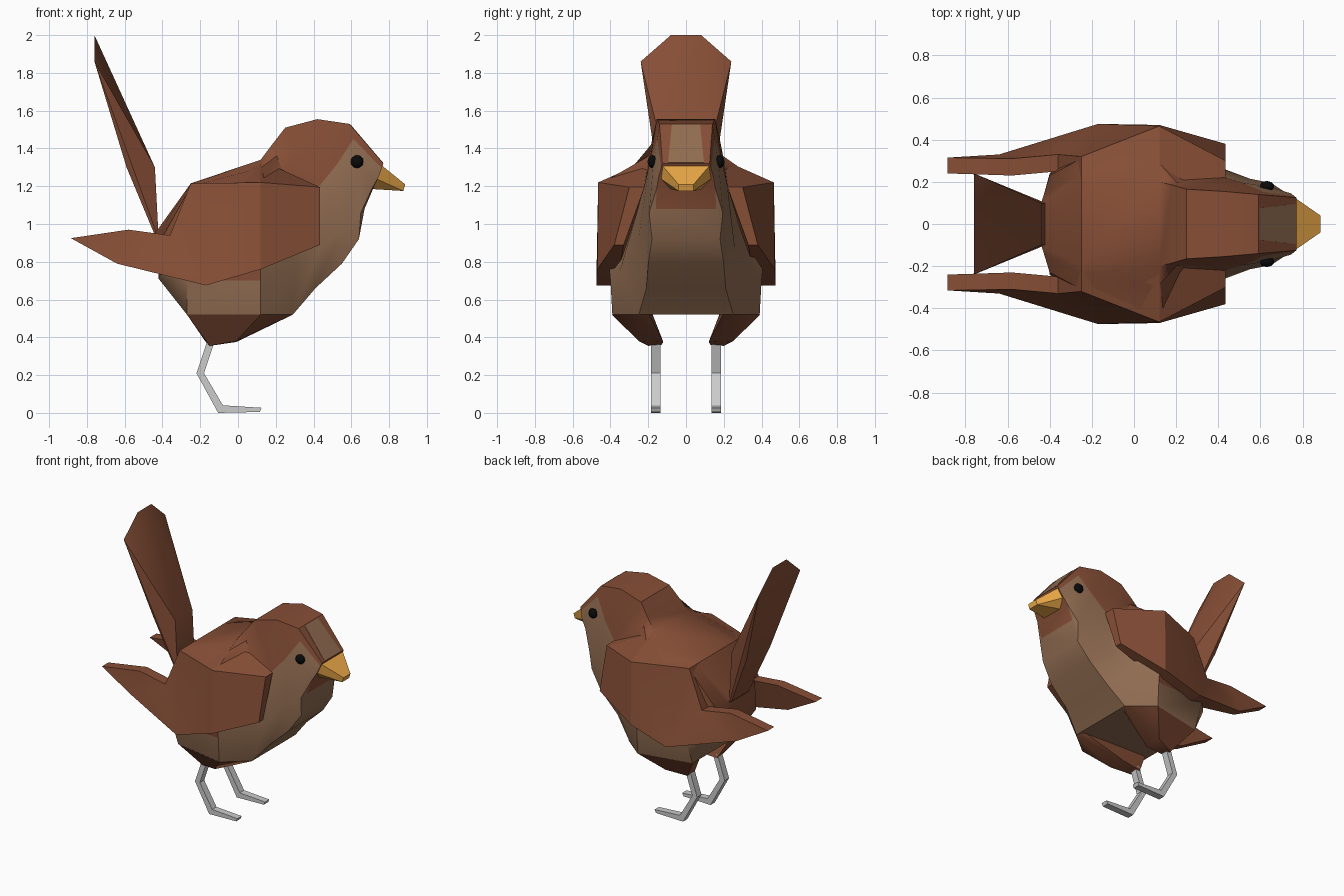
import bpy, bmesh
from math import radians
from mathutils import Matrix, Vector

if "Cube" in bpy.data.objects:
    bpy.data.objects.remove(bpy.data.objects["Cube"])


def material(name, rgb):
    m = bpy.data.materials.new(name)
    m.diffuse_color = (*rgb, 1)
    m.use_nodes = True
    m.node_tree.nodes["Principled BSDF"].inputs["Base Color"].default_value = m.diffuse_color
    return m


BROWN = material("brown", (0.24, 0.077, 0.037))
TAN = material("tan", (0.29, 0.155, 0.085))
ORANGE = material("orange", (0.85, 0.4, 0.065))
BLACK = material("black", (0.003, 0.003, 0.003))


def finish(name, bm, *mats, angle=30):
    bmesh.ops.recalc_face_normals(bm, faces=bm.faces)
    for f in bm.faces:
        f.smooth = True
    me = bpy.data.meshes.new(name)
    bm.to_mesh(me)
    bm.free()
    me.set_sharp_from_angle(angle=radians(angle))
    ob = bpy.data.objects.new(name, me)
    bpy.context.collection.objects.link(ob)
    for m in mats:
        me.materials.append(m)


def hull(name, pts, *mats):
    bm = bmesh.new()
    vs = [bm.verts.new(p) for p in pts]
    res = bmesh.ops.convex_hull(bm, input=vs)
    bmesh.ops.delete(bm, geom=[v for v in set(res["geom_interior"] + res["geom_unused"])
                               if isinstance(v, bmesh.types.BMVert)], context='VERTS')
    finish(name, bm, *mats)


def both(pts):
    return [(x, s * y, z) for x, y, z in pts for s in (1, -1)]


# Body and head: half rings from top to bottom, tail end to face
rings = [
    [(-.44, .10, .95), (-.40, .23, .93), (-.40, .24, .74), (-.42, .10, .71)],
    [(-.25, .20, 1.215), (-.25, .31, 1.20), (-.27, .38, .70), (-.27, .31, .52)],
    [(.12, .20, 1.34), (.12, .45, 1.215), (.12, .40, .70), (.12, .39, .52)],
    [(.18, .185, 1.42), (.25, .215, 1.25), (.30, .35, .75), (.29, .25, .52)],
    [(.25, .165, 1.51), (.43, .22, 1.20), (.43, .26, .86), (.41, .21, .66)],
    [(.42, .155, 1.555), (.52, .195, 1.31), (.55, .215, .98), (.55, .20, .79)],
    [(.59, .14, 1.53), (.65, .175, 1.30), (.65, .195, 1.06), (.64, .18, .92)],
    [(.77, .125, 1.32), (.745, .145, 1.25), (.71, .155, 1.19), (.67, .16, 1.08)],
]
bm = bmesh.new()
loops = []
for r in rings:
    # extra point where the crown colour ends
    r = [r[0], tuple(Vector(r[0]).lerp(Vector(r[1]), .35)), *r[1:]]
    loops.append([bm.verts.new(p) for p in r] +
                 [bm.verts.new((x, -y, z)) for x, y, z in reversed(r)])
for i, (a, b) in enumerate(zip(loops, loops[1:])):
    for j in range(10):
        k = (j + 1) % 10
        strip = min(j, 8 - j) if j < 9 else 0
        brown = strip == 0 or (strip == 1 and i < 5) or (strip == 2 and i < 2)
        if strip == 1 and i == 5:       # slanted edge of the cheek
            up, low = (j, k) if j < 5 else (k, j)
            bm.faces.new((a[up], a[low], b[up])).material_index = 0
            bm.faces.new((a[low], b[low], b[up])).material_index = 1
        else:
            f = bm.faces.new((a[j], a[k], b[k], b[j]))
            f.material_index = 0 if brown else 1
bm.faces.new(loops[0])
bm.faces.new(loops[-1])
finish("body", bm, BROWN, TAN, angle=35)

# Pale forehead patch
hull("forehead_patch", both([(.595, .075, 1.523), (.765, .095, 1.322),
                             (.596, .075, 1.527), (.768, .095, 1.325)]), TAN)

# Cocked tail
hull("tail", both([(-.42, .10, .92), (-.44, .10, 1.30), (-.76, .08, 2.0),
                   (-.76, .24, 1.86), (-.59, .14, 1.30), (-.44, .10, .94)]), BROWN)

# Beak
hull("beak", both([(.755, .13, 1.315), (.73, .135, 1.24), (.71, .08, 1.185),
                   (.885, .04, 1.21), (.875, .04, 1.175)]), ORANGE)

# Wing outline: x, z, outer y, inner y
wing = [(.435, 1.195, .30, .22), (.12, 1.22, .465, .20), (-.25, 1.215, .32, .20),
        (-.36, .94, .33, .25), (-.58, .97, .31, .23), (-.885, .925, .315, .24),
        (-.64, .79, .33, .27), (-.17, .675, .475, .33), (.12, .76, .47, .35),
        (.435, .89, .38, .33)]
# Leg sections: front x, z, back x, z
leg = [(-.12, .39, -.16, .39), (-.18, .21, -.22, .21),
       (-.08, .04, -.105, .0), (.125, .027, .115, .005)]

for side, s in (("left", 1), ("right", -1)):
    # Wing, its shoulder rising inward to meet the back
    bm = bmesh.new()
    out = [bm.verts.new((x, s * yo, z)) for x, z, yo, yi in wing]
    inn = [bm.verts.new((x, s * yi, z)) for x, z, yo, yi in wing]
    inn[1].co.z = 1.338
    for skin in (out, inn):
        for idx in ((0, 1, 8, 9), (1, 2, 7, 8), (2, 3, 7), (3, 6, 7), (3, 4, 6), (4, 5, 6)):
            bm.faces.new([skin[i] for i in idx])
    for i in range(10):
        k = (i + 1) % 10
        bm.faces.new((out[i], out[k], inn[k], inn[i]))
    finish(side + "_wing", bm, BROWN)

    # Thigh
    hull(side + "_thigh", [(x, s * y, z) for x, y, z in [
        (-.27, .31, .52), (-.25, .18, .53), (.12, .392, .52), (.29, .255, .52),
        (.27, .20, .53), (-.16, .13, .36), (-.15, .20, .355),
        (-.01, .12, .375), (-.01, .25, .38)]], BROWN)

    # Leg and foot
    bm = bmesh.new()
    secs = [[bm.verts.new(p) for p in ((a, s * .135, b), (a, s * .185, b),
                                       (c, s * .185, d), (c, s * .135, d))]
            for a, b, c, d in leg]
    for p, q in zip(secs, secs[1:]):
        for j in range(4):
            k = (j + 1) % 4
            bm.faces.new((p[j], p[k], q[k], q[j]))
    bm.faces.new(secs[0])
    bm.faces.new(secs[-1])
    finish(side + "_leg", bm)

    # Eye
    bm = bmesh.new()
    bmesh.ops.create_icosphere(bm, subdivisions=2, radius=.035, matrix=
                               Matrix.Translation((.63, s * .178, 1.33)) @
                               Matrix.Diagonal((1, .75, 1, 1)))
    finish(side + "_eye", bm, BLACK)
